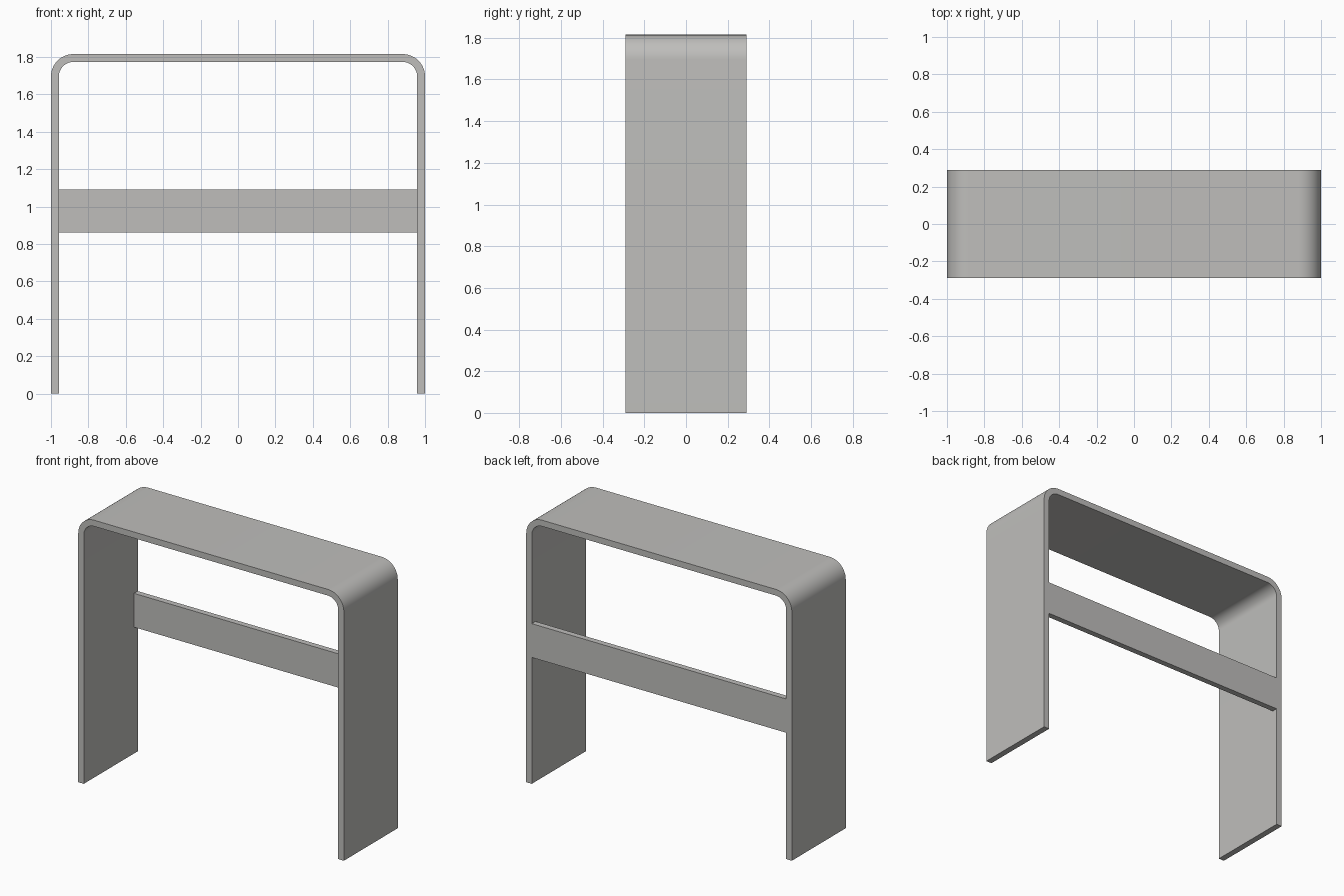
import bpy, bmesh, math

if "Cube" in bpy.data.objects:
    bpy.data.objects.remove(bpy.data.objects["Cube"])

HALF_W, HALF_D, HEIGHT = 1.0, 0.29, 1.815
THICK, RADIUS, STEPS = 0.042, 0.12, 16

grey = bpy.data.materials.new("warm_grey")
grey.diffuse_color = (0.52, 0.515, 0.50, 1)
grey.use_nodes = True
grey.node_tree.nodes["Principled BSDF"].inputs["Base Color"].default_value = grey.diffuse_color


def arch(inset):
    """Points of the rounded arch, from left foot to right foot."""
    r = RADIUS - inset
    cx, cz = HALF_W - RADIUS, HEIGHT - RADIUS
    corner = [(cx + r * math.cos(a), cz + r * math.sin(a))
              for a in (i * math.pi / 2 / STEPS for i in range(STEPS + 1))]
    right = [(HALF_W - inset, 0)] + corner
    return [(-x, z) for x, z in right] + right[::-1]


def make(name, bm):
    bmesh.ops.recalc_face_normals(bm, faces=bm.faces)
    mesh = bpy.data.meshes.new(name)
    bm.to_mesh(mesh)
    bm.free()
    mesh.materials.append(grey)
    obj = bpy.data.objects.new(name, mesh)
    bpy.context.collection.objects.link(obj)
    bpy.context.view_layer.objects.active = obj
    obj.select_set(True)
    bpy.ops.object.shade_smooth_by_angle(angle=math.radians(30))
    obj.select_set(False)
    return obj


# Bent panel: top and both legs as one continuous sheet
bm = bmesh.new()
rings = []
for (xo, zo), (xi, zi) in zip(arch(0), arch(THICK)):
    rings.append([bm.verts.new(p) for p in (
        (xo, -HALF_D, zo), (xo, HALF_D, zo), (xi, HALF_D, zi), (xi, -HALF_D, zi))])
for a, b in zip(rings, rings[1:]):
    for i in range(4):
        j = (i + 1) % 4
        bm.faces.new((a[i], a[j], b[j], b[i]))
bm.faces.new(rings[0])
bm.faces.new(rings[-1])
make("bent_panel", bm)

# Stretcher rail between the legs, flush with the back edge
bm = bmesh.new()
bmesh.ops.create_cube(bm, size=1)
bmesh.ops.scale(bm, vec=(2 * (HALF_W - THICK), 0.04, 0.23), verts=bm.verts)
bmesh.ops.translate(bm, vec=(0, HALF_D - 0.02, 0.975), verts=bm.verts)
make("back_rail", bm)
